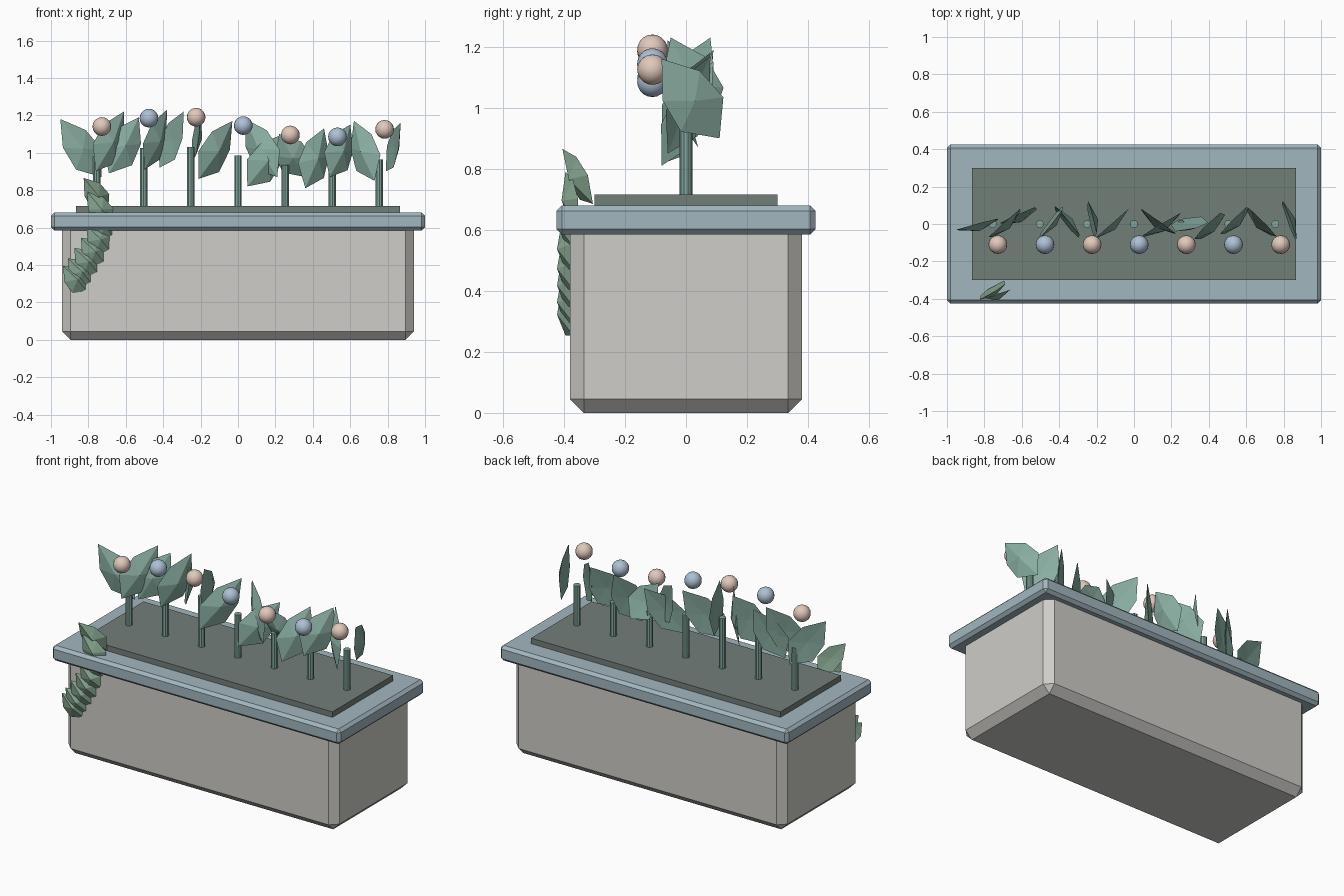
import bpy, bmesh, math
from mathutils import Vector

if "Cube" in bpy.data.objects:
    bpy.data.objects.remove(bpy.data.objects["Cube"])


def material(name, rgb):
    m = bpy.data.materials.new(name)
    m.diffuse_color = (*rgb, 1)
    m.use_nodes = True
    m.node_tree.nodes["Principled BSDF"].inputs["Base Color"].default_value = m.diffuse_color
    return m


STONE = material("stone", (0.62, 0.61, 0.58))
RIM = material("rim_blue", (0.36, 0.47, 0.52))
SOIL = material("soil", (0.17, 0.21, 0.19))
STEM = material("stem_green", (0.22, 0.38, 0.33))
LEAF = material("leaf_green", (0.25, 0.42, 0.36))
IVY = material("ivy_green", (0.24, 0.38, 0.28))
PINK = material("bloom_pink", (0.75, 0.58, 0.50))
BLUE = material("bloom_blue", (0.42, 0.53, 0.66))


def box(name, sx, sy, z0, z1, mat, bevel=0):
    bpy.ops.mesh.primitive_cube_add(size=1, location=(0, 0, (z0 + z1) / 2))
    o = bpy.context.object
    o.name = name
    o.scale = (sx, sy, z1 - z0)
    bpy.ops.object.transform_apply(location=False, rotation=False, scale=True)
    o.data.materials.append(mat)
    if bevel:
        b = o.modifiers.new("chamfer", 'BEVEL')
        b.width = bevel
        b.segments = 1
    return o


def leaf(bm, base, tip, facing, width):
    """Faceted pointed leaf: outline with a raised centre and a thin back."""
    base, tip = Vector(base), Vector(tip)
    axis = tip - base
    side = axis.cross(facing).normalized()
    normal = side.cross(axis).normalized()
    outline = [(0, 0), (0.30, 0.48), (0.66, 0.42), (1, 0), (0.66, -0.42), (0.30, -0.48)]
    ring = [bm.verts.new(base + axis * t + side * w * width) for t, w in outline]
    mid = base + axis * 0.48
    front = bm.verts.new(mid + normal * 0.035)
    back = bm.verts.new(mid + normal * 0.008)
    for i in range(6):
        a, b = ring[i], ring[(i + 1) % 6]
        bm.faces.new((a, b, front))
        bm.faces.new((b, a, back))


def finish(bm, name, mat):
    bmesh.ops.recalc_face_normals(bm, faces=bm.faces)
    me = bpy.data.meshes.new(name)
    bm.to_mesh(me)
    bm.free()
    me.materials.append(mat)
    o = bpy.data.objects.new(name, me)
    bpy.context.collection.objects.link(o)


# Planter trough, rim and soil
box("planter_box", 1.88, 0.76, 0, 0.64, STONE, 0.045)
box("planter_rim", 2.0, 0.85, 0.585, 0.68, RIM, 0.018)
box("soil", 1.73, 0.60, 0.62, 0.715, SOIL)

# Stems and round blooms, in a gentle wave of heights
heights = [1.14, 1.185, 1.19, 1.145, 1.095, 1.085, 1.125]
for i, h in enumerate(heights):
    x = (i - 3) * 0.252
    top = h - 0.16
    bpy.ops.mesh.primitive_cylinder_add(vertices=10, radius=0.021, depth=top - 0.69,
                                        location=(x, 0, (top + 0.69) / 2))
    o = bpy.context.object
    o.name = f"stem_{i + 1}"
    o.data.materials.append(STEM)
    bpy.ops.object.shade_smooth_by_angle()
    bpy.ops.mesh.primitive_uv_sphere_add(segments=16, ring_count=10, radius=0.05,
                                         location=(x + 0.028, -0.11, h))
    o = bpy.context.object
    o.name = f"bloom_{i + 1}"
    o.data.materials.append(BLUE if i % 2 else PINK)
    bpy.ops.object.shade_smooth()

# Upright foliage: base, tip, direction the leaf faces (degrees)
foliage = [
    ((-.73, .02, .87), (-.95, -.03, 1.18), -75),
    ((-.76, -.07, .90), (-.61, .08, 1.22), -50),
    ((-.69, 0, .89), (-.53, .09, 1.19), -70),
    ((-.50, -.05, .91), (-.38, .08, 1.23), -30),
    ((-.42, .07, .92), (-.29, -.06, 1.22), 30),
    ((-.25, .08, .94), (-.20, -.05, 1.23), 5),
    ((-.21, -.08, .86), (-.03, .08, 1.17), -45),
    ((.21, -.05, .87), (.04, .08, 1.18), -125),
    ((.05, -.07, .82), (.25, .06, 1.10), -60),
    ((.36, .04, .87), (.22, -.04, 1.10), -100),
    ((.36, -.08, .81), (.46, .06, 1.13), -55),
    ((.49, -.05, .87), (.60, .09, 1.15), -50),
    ((.73, -.06, .85), (.62, .08, 1.17), -130),
    ((.79, .11, .90), (.87, -.08, 1.16), 10),
]
bm = bmesh.new()
for base, tip, az in foliage:
    a = math.radians(az)
    leaf(bm, base, tip, Vector((math.cos(a), math.sin(a), 0.1)), 0.19)
finish(bm, "foliage", LEAF)

# Ivy trailing over the front left corner: centres of overlapping leaves
trail = [(-.76, -.355, .775), (-.74, -.375, .70), (-.725, -.385, .61), (-.745, -.39, .54),
         (-.775, -.39, .475), (-.81, -.39, .42), (-.845, -.39, .365), (-.87, -.39, .325)]
bm = bmesh.new()
for i, p in enumerate(trail):
    lean = 0.05 if i == 0 else 0.02
    half = Vector((-0.065, -lean, 0.09 if i < 2 else 0.07))
    leaf(bm, Vector(p) - half, Vector(p) + half, Vector((0.2, -1, 0.1)), 0.13)
finish(bm, "trailing_ivy", IVY)
